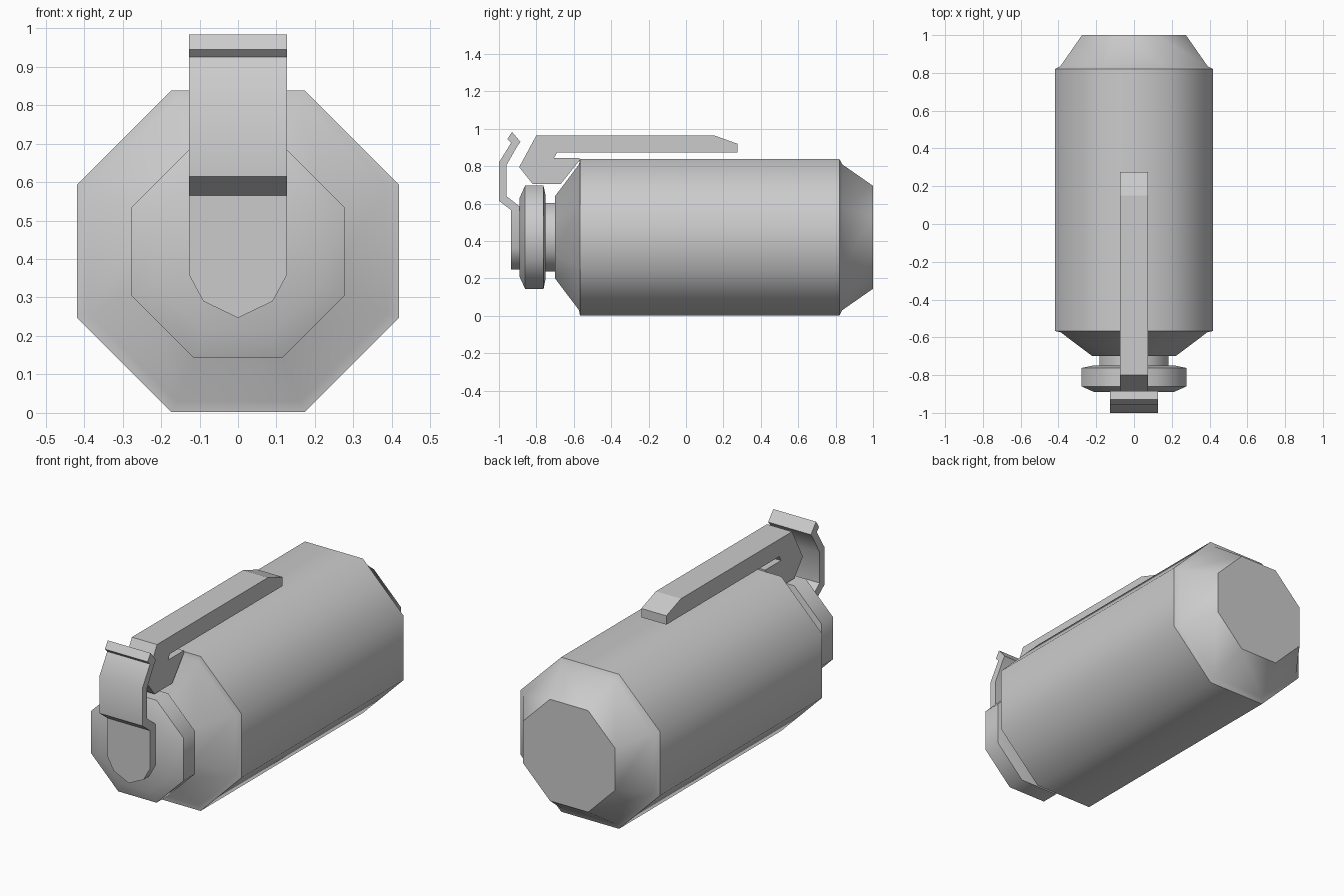
import bpy, bmesh, math
from mathutils import Vector

if "Cube" in bpy.data.objects:
    bpy.data.objects.remove(bpy.data.objects["Cube"])

AXIS_Z = 0.42
SIDES = 8


def finish(name, bm, angle):
    bmesh.ops.recalc_face_normals(bm, faces=bm.faces)
    mesh = bpy.data.meshes.new(name)
    bm.to_mesh(mesh)
    bm.free()
    ob = bpy.data.objects.new(name, mesh)
    bpy.context.collection.objects.link(ob)
    bpy.ops.object.select_all(action='DESELECT')
    ob.select_set(True)
    bpy.context.view_layer.objects.active = ob
    bpy.ops.object.shade_smooth_by_angle(angle=math.radians(angle))
    return ob


def lathe(name, profile, angle=50):
    """Octagonal solid along y; profile is (y, distance to flat side)."""
    bm = bmesh.new()
    rings = []
    for y, apothem in profile:
        r = apothem / math.cos(math.pi / SIDES)
        rings.append([bm.verts.new((r * math.cos(a), y, AXIS_Z + r * math.sin(a)))
                      for a in [(i + 0.5) * 2 * math.pi / SIDES for i in range(SIDES)]])
    for a, b in zip(rings, rings[1:]):
        for i in range(SIDES):
            j = (i + 1) % SIDES
            bm.faces.new((a[i], a[j], b[j], b[i]))
    bm.faces.new(rings[0])
    bm.faces.new(rings[-1])
    return finish(name, bm, angle)


def side_prism(profile, half):
    """Extrude a (y, z) outline across x."""
    bm = bmesh.new()
    face = bm.faces.new([bm.verts.new((-half, y, z)) for y, z in profile])
    ext = bmesh.ops.extrude_face_region(bm, geom=[face])
    moved = [v for v in ext['geom'] if isinstance(v, bmesh.types.BMVert)]
    bmesh.ops.translate(bm, verts=moved, vec=(2 * half, 0, 0))
    return bm


# Main canister with tapered ends
lathe("canister_body", [(-0.70, 0.22), (-0.572, 0.39), (-0.567, 0.418),
                        (0.82, 0.418), (0.835, 0.39), (1.0, 0.275)])
# Narrow neck and bevelled collar
lathe("neck", [(-0.76, 0.182), (-0.69, 0.182)])
lathe("collar", [(-0.89, 0.21), (-0.86, 0.277), (-0.762, 0.277), (-0.75, 0.22)])

# Long lever with a hooked front end
lever = side_prism([(-0.80, 0.965), (0.15, 0.965), (0.275, 0.92), (0.275, 0.872),
                    (-0.69, 0.872), (-0.705, 0.845), (-0.57, 0.845), (-0.57, 0.83),
                    (-0.67, 0.705), (-0.82, 0.705), (-0.892, 0.795)], 0.075)
finish("lever", lever, 15)

# Bent front clip, its lower end trimmed to a rounded tongue
clip = side_prism([(-0.935, 0.24), (-0.935, 0.565), (-1.0, 0.615), (-1.0, 0.82),
                   (-0.935, 0.925), (-0.955, 0.945), (-0.93, 0.983), (-0.885, 0.93),
                   (-0.90, 0.91), (-0.96, 0.805), (-0.96, 0.64), (-0.89, 0.585),
                   (-0.89, 0.24)], 0.128)
for side in (-1, 1):
    for (x0, z0), (x1, z1) in [((0.128, 0.36), (0.09, 0.29)), ((0.09, 0.29), (0, 0.247))]:
        normal = Vector((side * (z0 - z1), 0, -(x0 - x1)))
        cut = bmesh.ops.bisect_plane(clip, geom=clip.verts[:] + clip.edges[:] + clip.faces[:],
                                     plane_co=(side * x0, 0, z0), plane_no=normal,
                                     clear_outer=True)
        edges = [e for e in cut['geom_cut'] if isinstance(e, bmesh.types.BMEdge)]
        bmesh.ops.holes_fill(clip, edges=edges)
finish("front_clip", clip, 50)
